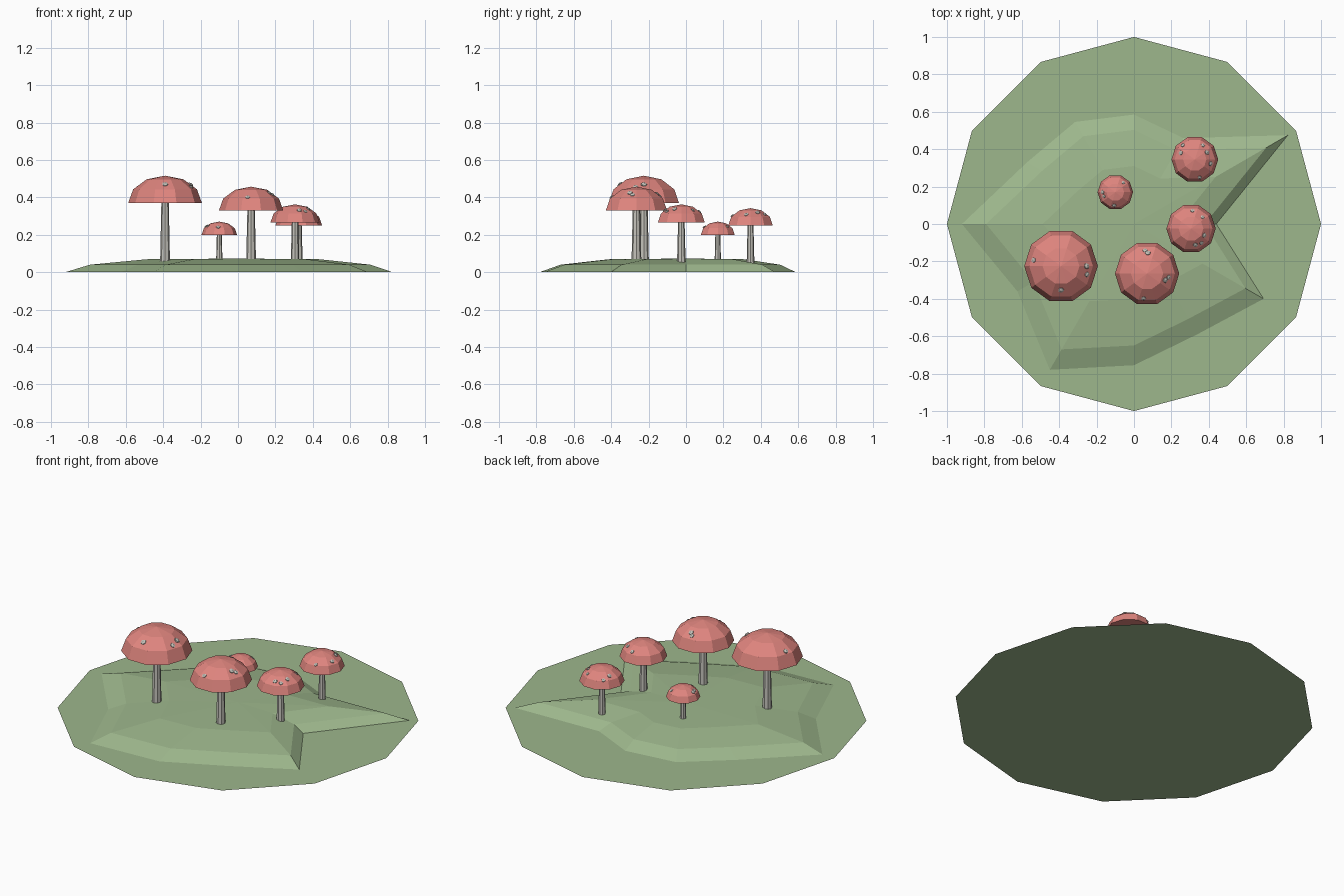
import bpy, bmesh
from math import sin, cos, pi, radians
from mathutils import Vector
from mathutils.bvhtree import BVHTree

if "Cube" in bpy.data.objects:
    bpy.data.objects.remove(bpy.data.objects["Cube"])


def material(name, rgb):
    m = bpy.data.materials.new(name)
    m.use_nodes = True
    m.diffuse_color = (*rgb, 1)
    m.node_tree.nodes["Principled BSDF"].inputs["Base Color"].default_value = (*rgb, 1)
    return m


green = material("grass green", (0.34, 0.475, 0.265))
red = material("cap red", (0.74, 0.235, 0.21))
grey = material("stem grey", (0.56, 0.55, 0.5))


def finish(bm, name, mat):
    mesh = bpy.data.meshes.new(name)
    bm.to_mesh(mesh)
    bm.free()
    mesh.materials.append(mat)
    obj = bpy.data.objects.new(name, mesh)
    bpy.context.collection.objects.link(obj)
    return obj


def dome(radii, rings, top, centre=(0, 0), closed=False):
    """Stack scaled copies of a radial outline and close them at a top point."""
    bm = bmesh.new()
    n = len(radii)
    loops = []
    for scale, z in rings:
        loops.append([bm.verts.new((centre[0] + r * scale * cos(2 * pi * i / n),
                                    centre[1] + r * scale * sin(2 * pi * i / n), z))
                      for i, r in enumerate(radii)])
    for low, high in zip(loops, loops[1:]):
        for i in range(n):
            j = (i + 1) % n
            bm.faces.new((low[i], low[j], high[j], high[i]))
    tip = bm.verts.new((*centre, top))
    for i in range(n):
        bm.faces.new((loops[-1][i], loops[-1][(i + 1) % n], tip))
    if closed:
        bm.faces.new(loops[0][::-1])
    bm.normal_update()
    return bm


# Flat ground disc
bm = bmesh.new()
bmesh.ops.create_circle(bm, cap_ends=True, segments=12, radius=1)
finish(bm, "ground_disc", green)

# Irregular grassy mound
outline = [0.44, 0.95, 0.53, 0.585, 0.63, 0.66, 0.92, 0.72, 0.9, 0.755, 0.68, 0.8]
finish(dome(outline, [(1, 0.001), (0.86, 0.04), (0.53, 0.069)], 0.073), "mound", green)

# Mushrooms: cap centre, cap radius, cap base height, stem radius,
# spots as (angle in degrees, distance from the axis relative to the radius)
mushrooms = [
    ("large", (-0.39, -0.225), 0.197, 0.37, 0.023,
     [(168, 0.76), (0, 0.69), (342, 0.74), (270, 0.65)]),
    ("medium", (0.07, -0.265), 0.172, 0.33, 0.023,
     [(95, 0.72), (88, 0.64), (350, 0.68), (340, 0.6), (262, 0.78)]),
    ("front", (0.305, -0.025), 0.132, 0.265, 0.02,
     [(85, 0.73), (333, 0.6), (306, 0.72), (285, 0.68), (45, 0.66)]),
    ("rear", (0.325, 0.345), 0.125, 0.25, 0.018,
     [(130, 0.8), (155, 0.66), (60, 0.7), (30, 0.6), (285, 0.8), (345, 0.7)]),
    ("small", (-0.1, 0.17), 0.095, 0.2, 0.015,
     [(50, 0.7), (180, 0.72), (200, 0.68), (265, 0.75)]),
]

for name, (cx, cy), r, base, stem_r, spots in mushrooms:
    height = r * 0.74

    # Tapered stem
    bm = bmesh.new()
    bottom = 0.05
    bmesh.ops.create_cone(bm, cap_ends=True, segments=8, radius1=stem_r * 1.15,
                          radius2=stem_r * 0.85, depth=base + 0.02 - bottom)
    bmesh.ops.translate(bm, verts=bm.verts, vec=(cx, cy, (base + 0.02 + bottom) / 2))
    finish(bm, name + "_stem", grey)

    # Faceted half-dome cap
    rings = [(cos(a), base + height * sin(a)) for a in (0, pi / 6, pi / 3)]
    bm = dome([r] * 10, rings, base + height, (cx, cy), closed=True)
    tree = BVHTree.FromBMesh(bm)
    finish(bm, name + "_cap", red)

    # Small flattened lumps resting on the cap
    bm = bmesh.new()
    for k, (angle, d) in enumerate(spots):
        a = radians(angle)
        start = Vector((cx + d * r * cos(a), cy + d * r * sin(a), 1))
        hit, normal, _, _ = tree.ray_cast(start, Vector((0, 0, -1)))
        size = 0.05 * r + 0.006 + 0.002 * (k % 2)
        lump = bmesh.ops.create_icosphere(bm, subdivisions=1, radius=size)["verts"]
        turn = normal.to_track_quat("Z", "Y")
        for v in lump:
            v.co = hit + turn @ Vector((v.co.x, v.co.y, v.co.z * 0.5))
    finish(bm, name + "_cap_spots", grey)
